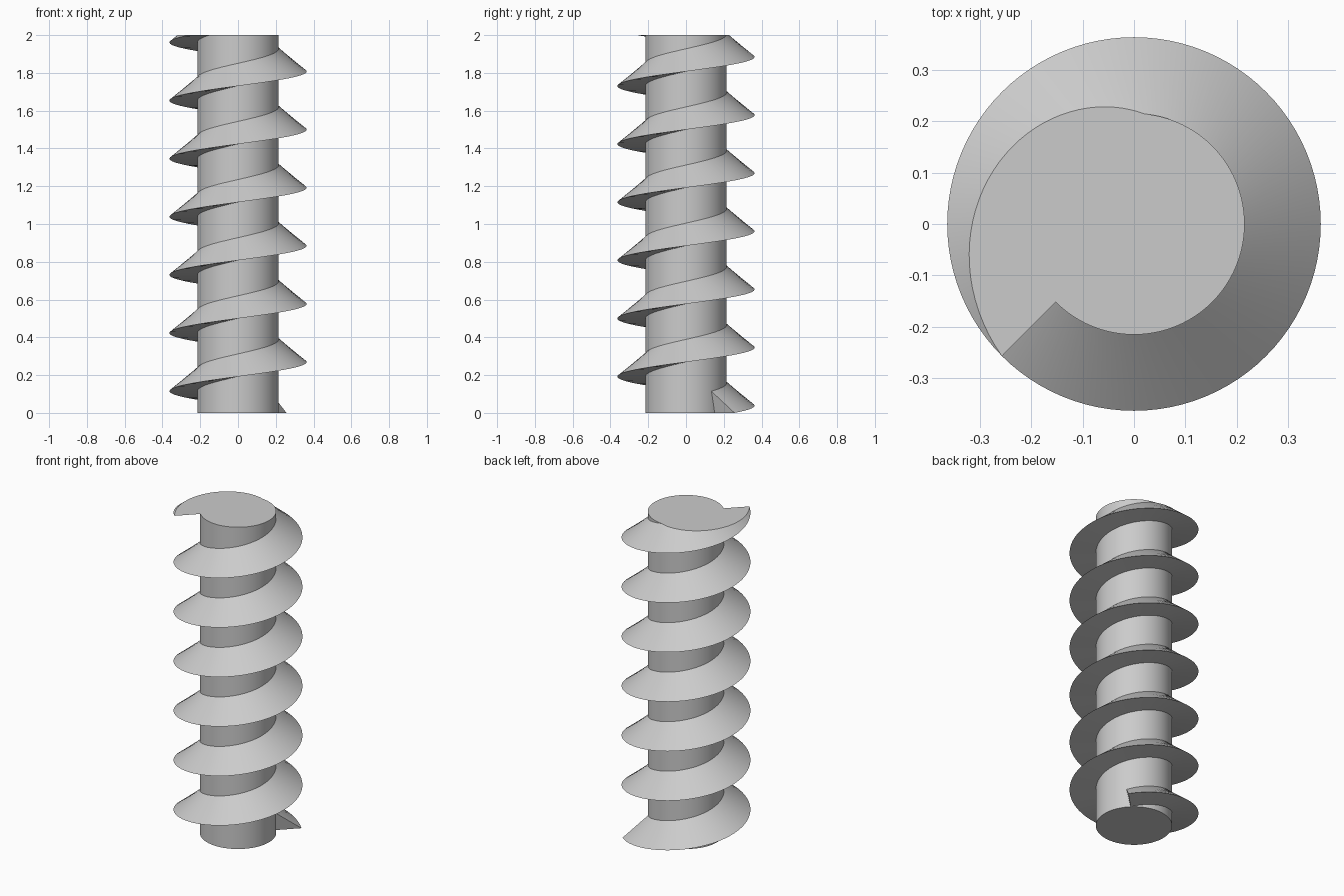
import bpy
import bmesh
from math import cos, sin, pi, radians

if "Cube" in bpy.data.objects:
    bpy.data.objects.remove(bpy.data.objects["Cube"], do_unlink=True)

HEIGHT = 2.0
CORE_R = 0.215
TIP_R = 0.363
TURNS = 6.5
PITCH = HEIGHT / TURNS
START = radians(45)
STEPS = 96          # segments per turn

# One plain grey for the whole part
grey = bpy.data.materials.new("light_grey")
grey.use_nodes = True
colour = (0.6, 0.6, 0.6, 1)
grey.diffuse_color = colour
grey.node_tree.nodes["Principled BSDF"].inputs["Base Color"].default_value = colour


def finish(bm, name):
    """Turn a bmesh into a smooth object with sharp edges kept."""
    bmesh.ops.recalc_face_normals(bm, faces=bm.faces[:])
    mesh = bpy.data.meshes.new(name)
    bm.to_mesh(mesh)
    bm.free()
    mesh.materials.append(grey)
    obj = bpy.data.objects.new(name, mesh)
    bpy.context.collection.objects.link(obj)
    bpy.ops.object.select_all(action='DESELECT')
    obj.select_set(True)
    bpy.context.view_layer.objects.active = obj
    bpy.ops.object.shade_smooth_by_angle(angle=radians(30))
    return obj


# Cylindrical core
bm = bmesh.new()
bmesh.ops.create_cone(bm, cap_ends=True, segments=STEPS, radius1=CORE_R,
                      radius2=CORE_R, depth=HEIGHT)
bmesh.ops.translate(bm, verts=bm.verts[:], vec=(0, 0, HEIGHT / 2))
finish(bm, "screw_core")

# Helical thread: flat underside, sloping top, section square to the helix
ROOT_R = CORE_R - 0.003
profile = [             # radius, height, angular lean
    (TIP_R, 0, 0),
    (ROOT_R, 0, 0),
    (ROOT_R, 0.117, radians(-6.5)),
]
bm = bmesh.new()
rings = []
for i in range(int(STEPS * TURNS) + 12):
    turn = i / STEPS
    a = START + turn * 2 * pi
    rings.append([bm.verts.new((r * cos(a + lean), r * sin(a + lean), turn * PITCH + h))
                  for r, h, lean in profile])
for low, high in zip(rings, rings[1:]):
    for k in range(3):
        n = (k + 1) % 3
        bm.faces.new((low[k], low[n], high[n], high[k]))
bm.faces.new(rings[0])

# Trim the thread level with the top of the core and close the cut
bmesh.ops.bisect_plane(bm, geom=bm.verts[:] + bm.edges[:] + bm.faces[:], dist=1e-5,
                       plane_co=(0, 0, HEIGHT), plane_no=(0, 0, 1), clear_outer=True)
bmesh.ops.holes_fill(bm, edges=[e for e in bm.edges if e.is_boundary], sides=0)
finish(bm, "screw_thread")
